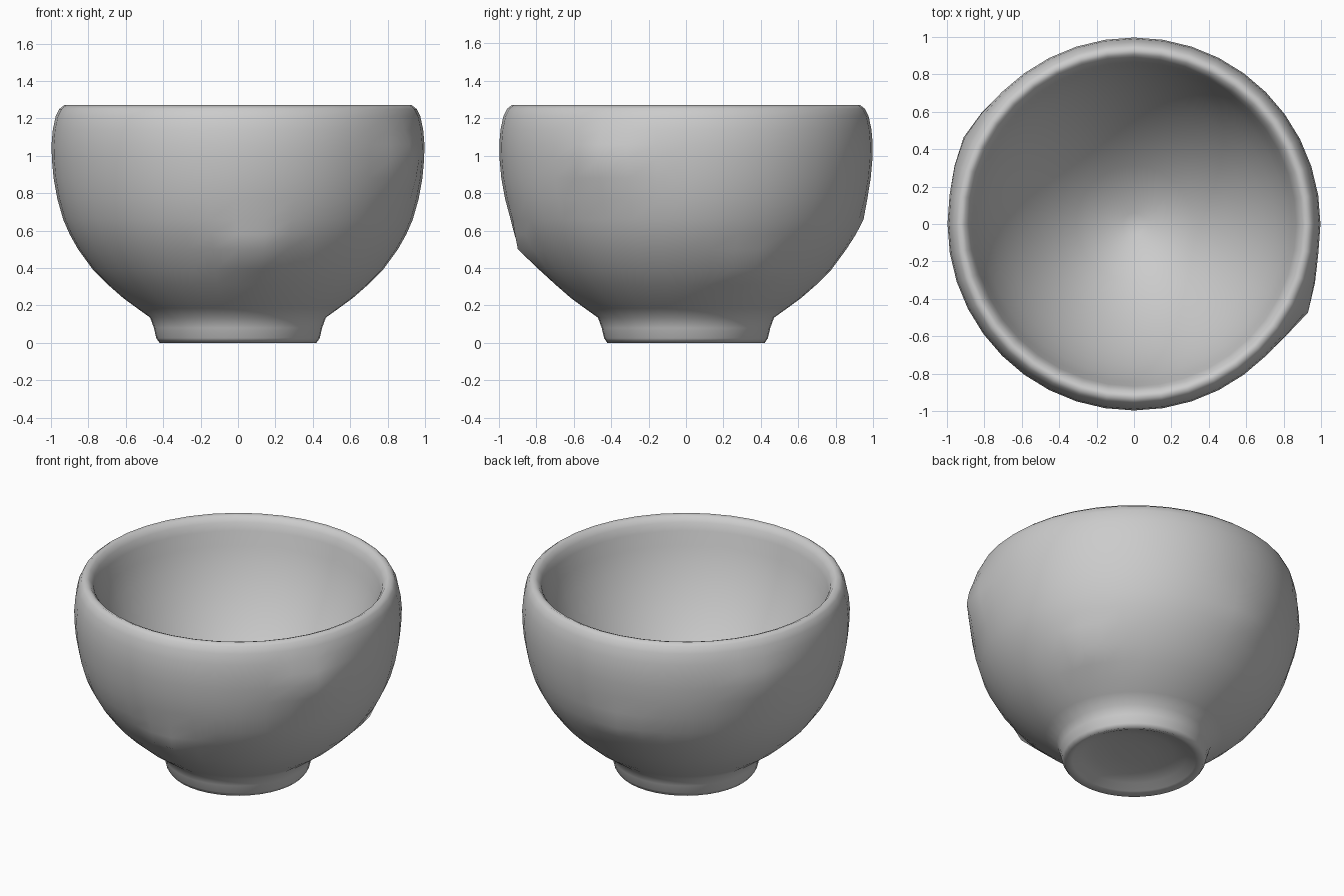
import bpy, bmesh, math

SEG = 40

# Lathe profile (radius, height): underside, foot, outer wall, rim, inner wall
outer = [(0.12, 0.068), (0.24, 0.06), (0.32, 0.04), (0.375, 0.014), (0.42, 0.0),
         (0.437, 0.025), (0.45, 0.08), (0.47, 0.135), (0.54, 0.185), (0.615, 0.24),
         (0.695, 0.31), (0.775, 0.39), (0.855, 0.50), (0.90, 0.58), (0.935, 0.66),
         (0.966, 0.77), (0.986, 0.88), (0.995, 0.98), (0.997, 1.06), (0.99, 1.14),
         (0.975, 1.21), (0.955, 1.25)]
inner = [(0.93, 1.27), (0.905, 1.26), (0.882, 1.23), (0.867, 1.18), (0.845, 1.09),
         (0.81, 0.98), (0.755, 0.855), (0.69, 0.735), (0.61, 0.615), (0.52, 0.50),
         (0.42, 0.395), (0.31, 0.30), (0.19, 0.22), (0.06, 0.175)]

# Hand-made bumps on the outside: angle, height, amount, angular width, height width
bumps = [(-26, 0.97, 0.050, 9, 0.14),
         (-84, 0.50, 0.062, 8, 0.09),
         (98, 0.65, 0.025, 10, 0.09),
         (153, 0.98, 0.027, 11, 0.14),
         (28, 0.39, 0.035, 10, 0.08)]


def bump(angle, z):
    total = 0.0
    for a, h, amount, wa, wh in bumps:
        da = (angle - a + 180) % 360 - 180
        total += amount * math.exp(-(da / wa) ** 2 - ((z - h) / wh) ** 2)
    return total


bm = bmesh.new()
rings = []
for i, (r, z) in enumerate(outer + inner):
    ring = []
    for s in range(SEG):
        deg = s * 360 / SEG
        rr = r + (bump(deg, z) if 8 <= i < len(outer) else 0)
        t = math.radians(deg)
        ring.append(bm.verts.new((rr * math.cos(t), rr * math.sin(t), z)))
    rings.append(ring)

# Walls between the rings
for a, b in zip(rings, rings[1:]):
    for s in range(SEG):
        n = (s + 1) % SEG
        bm.faces.new((a[s], a[n], b[n], b[s]))

# Centre fans of the underside and the inside floor
for ring, z in ((rings[0], 0.07), (rings[-1], 0.165)):
    c = bm.verts.new((0, 0, z))
    for s in range(SEG):
        bm.faces.new((ring[s], ring[(s + 1) % SEG], c))

bmesh.ops.recalc_face_normals(bm, faces=bm.faces)
for f in bm.faces:
    f.smooth = True
mesh = bpy.data.meshes.new("bowl")
bm.to_mesh(mesh)
bm.free()
bowl = bpy.data.objects.new("bowl", mesh)
bpy.context.collection.objects.link(bowl)
